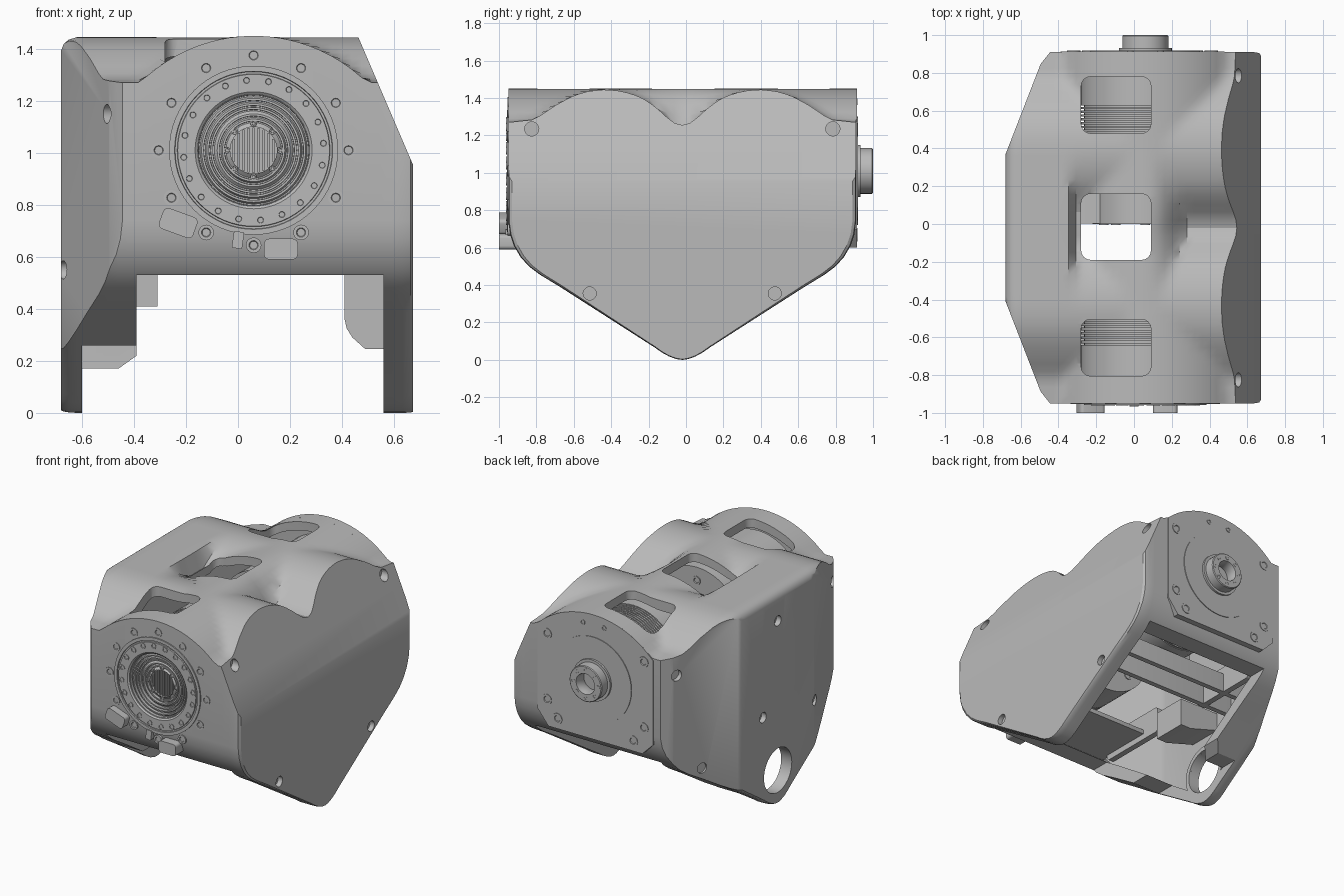
import bpy, bmesh, math
from mathutils import Vector, Matrix

if "Cube" in bpy.data.objects:
    bpy.data.objects.remove(bpy.data.objects["Cube"], do_unlink=True)

grey = bpy.data.materials.new("machined grey")
grey.use_nodes = True
grey.diffuse_color = (0.49, 0.49, 0.49, 1)
grey.node_tree.nodes["Principled BSDF"].inputs["Base Color"].default_value = (0.49, 0.49, 0.49, 1)

MID = -0.02                 # y of the symmetry plane
HX, HZ = 0.06, 1.01         # drive axis, running along y
HALF = 0.93                 # half depth of the housing
LOBE = [(0, 1.255), (.04, 1.265), (.08, 1.295), (.14, 1.35), (.2, 1.393), (.27, 1.423), (.35, 1.441), (.42, 1.445),
        (.5, 1.437), (.58, 1.414), (.68, 1.36), (.79, 1.285), (HALF, 1.27)]
LOWER = [(HALF, .74), (.92, .67), (.9, .61), (.865, .55), (.82, .5), (.76, .455), (.65, .388),
         (.15, .068), (.11, .04), (.07, .018), (.03, .004), (0, 0)]


def finish(name, bm):
    bmesh.ops.recalc_face_normals(bm, faces=bm.faces)
    mesh = bpy.data.meshes.new(name)
    bm.to_mesh(mesh)
    bm.free()
    mesh.materials.append(grey)
    ob = bpy.data.objects.new(name, mesh)
    bpy.context.collection.objects.link(ob)
    return ob


def prism(name, pts, axis, a, b):
    """Extrude a 2D outline along an axis from a to b."""
    place = {"x": lambda p, h: (h, p[0], p[1]), "y": lambda p, h: (p[0], h, p[1]),
             "z": lambda p, h: (p[0], p[1], h)}[axis]
    bm = bmesh.new()
    low, high = ([bm.verts.new(place(p, h)) for p in pts] for h in (a, b))
    bm.faces.new(low)
    bm.faces.new(high)
    for i in range(len(pts)):
        bm.faces.new((low[i - 1], low[i], high[i], high[i - 1]))
    return finish(name, bm)


def rounded(cx, cy, w, h, r, turn=0):
    """Outline of a rounded rectangle."""
    pts, rot = [], Matrix.Rotation(math.radians(turn), 2)
    for k, (sx, sy) in enumerate([(1, 1), (-1, 1), (-1, -1), (1, -1)]):
        for j in range(5):
            a = math.radians(90 * k + 22.5 * j)
            p = rot @ Vector((sx * (w / 2 - r) + r * math.cos(a), sy * (h / 2 - r) + r * math.sin(a)))
            pts.append((cx + p.x, cy + p.y))
    return pts


def lathe(name, profile, loc, direction, n=48):
    """Spin a closed (radius, height) profile about a direction."""
    bm = bmesh.new()
    rings = []
    for r, h in profile:
        if r == 0:
            rings.append([bm.verts.new((0, 0, h))] * n)
        else:
            rings.append([bm.verts.new((r * math.cos(math.tau * i / n), r * math.sin(math.tau * i / n), h))
                          for i in range(n)])
    for k in range(len(rings) - (profile[0][0] == 0)):
        p, q = rings[k], rings[(k + 1) % len(rings)]
        for i in range(n):
            corners = list(dict.fromkeys((p[i - 1], p[i], q[i], q[i - 1])))
            if len(corners) > 2:
                bm.faces.new(corners)
    turn = Vector((0, 0, 1)).rotation_difference(Vector(direction)).to_matrix().to_4x4()
    bm.transform(Matrix.Translation(loc) @ turn)
    return finish(name, bm)


def rod(name, r, length, loc, direction, n=32):
    return lathe(name, [(0, 0), (r, 0), (r, length), (0, length)], loc, direction, n)


def screw(name, loc, direction, r=.033):
    lathe(name, [(0, -.01), (r, -.01), (r, .006), (r * .6, .006), (r * .5, .001), (0, .001)], loc, direction, 16)


def join(name, objs):
    bpy.ops.object.select_all(action="DESELECT")
    for o in objs:
        o.select_set(True)
    bpy.context.view_layer.objects.active = objs[0]
    bpy.ops.object.join()
    objs[0].name = name
    return objs[0]


def cut(target, cutter):
    mod = target.modifiers.new("cut", "BOOLEAN")
    mod.operation, mod.solver, mod.object = "DIFFERENCE", "EXACT", cutter
    bpy.context.view_layer.objects.active = target
    bpy.ops.object.modifier_apply(modifier=mod.name)
    bpy.data.objects.remove(cutter, do_unlink=True)


def smooth(t):
    t = min(1, max(0, t))
    return t * t * (3 - 2 * t)


def barrel(x):
    return .83 + math.sqrt(max(0, .62 ** 2 - (x - HX) ** 2))


def roof(x, d):
    """Height of the top: twin lobes, filled flat on one side, with a barrel along y that sinks into the valley."""
    d = abs(d)
    for (d0, z0), (d1, z1) in zip(LOBE, LOBE[1:]):
        if d <= d1 + 1e-6:
            z = z0 + (z1 - z0) * (d - d0) / (d1 - d0)
            break
    if d < .42:
        z = 1.445 + (z - 1.445) * smooth((x + .35) / .06)
    return max(z, barrel(x) - .35 * smooth((x - .08) / .4) * max(0, 1 - d / .42))


def shell(name, t, x0, x1, lip):
    """Loft the housing section along x, inset by t, then slice the slanted sides."""
    bm = bmesh.new()
    count, rings = 44, []
    stops = [(x0, lip), (x0 + .01, lip * .5), (x0 + .03, lip * .18), (x0 + .06, 0)]
    stops += [(x0 + .06 + (x1 - x0 - .1) * i / 32, 0) for i in range(1, 33)]
    stops += [(x1 - .01, lip * .1), (x1, lip * .4)]
    for x, extra in stops:
        s = t + extra
        k = (HALF - s) / HALF
        sec = [(HALF * (2 * i / count - 1), 0) for i in range(count + 1)]
        sec = [(d * k, roof(x, d) - s) for d, _ in sec]
        low = [(d * k, z + 1.2 * t + extra * .2) for d, z in LOWER]
        sec += low + [(-d, z) for d, z in low[-2::-1]]
        rings.append([bm.verts.new((x, MID + d, z)) for d, z in sec])
    n = len(rings[0])
    for p, q in zip(rings, rings[1:]):
        for i in range(n):
            bm.faces.new((p[i - 1], p[i], q[i], q[i - 1]))
    bm.faces.new(rings[0])
    bm.faces.new(rings[-1])
    slices = [((.465, 0, 1.44), (.49, 0, .21))]
    slices += [((-.68, MID + s * .39, 0), (-.54, s * .21, 0)) for s in (-1, 1)]
    slices += [((-.5, MID + s * .86, 0), (-.78, s * .62, 0)) for s in (-1, 1)]
    for point, normal in slices:
        normal = Vector(normal).normalized()
        bmesh.ops.bisect_plane(bm, geom=bm.verts[:] + bm.edges[:] + bm.faces[:], dist=1e-5,
                               plane_co=Vector(point) - normal * t, plane_no=normal, clear_outer=True)
        bmesh.ops.holes_fill(bm, edges=[e for e in bm.edges if e.is_boundary], sides=0)
    return finish(name, bm)


# Housing: hollow, open underneath, cut higher at the front corner
housing = shell("housing", 0, -.68, .673, .05)
cut(housing, shell("cavity", .06, -.61, .563, 0))
cut(housing, prism("opening", [(-.39, .53), (.56, .53), (.56, -.1), (-.6, -.1), (-.6, .17), (-.46, .17),
                               (-.39, .22)], "y", -1.2, 1.2))
cut(housing, prism("front_notch", [(-.6, .26), (-.385, .26), (-.385, -.1), (-.6, -.1)], "y", -1.2, -.14))

# Windows, screw holes, shaft hole and hub bore
cutters = [prism("window", rounded(-.095, y, .37, h, .05), "z", 1.15, 1.7)
           for y, h in ((.63, .3), (-.015, .35), (-.655, .3))]
for s in (-1, 1):
    cutters.append(rod("plate_hole", .035, .1, (.64, MID + s * .495, .355), (1, 0, 0), 20))
    cutters.append(rod("corner_hole", .038, .3, (.51, MID + s * .805, 1.235), (1, 0, 0), 20))
    cutters.append(rod("edge_hole", .037, .1, (-.475, MID + s * .83, 1.15), (-.93, s * .36, 0), 20))
cutters.append(rod("slanted_hole", .035, .1, (-.56, .64, .47), (-.93, .36, 0), 20))
for y, z in ((MID, 1.25), (.14, .65), (-.43, .55)):
    cutters.append(rod("wall_hole", .035, .1, (-.645, y, z), (-1, 0, 0), 20))
cutters.append(rod("shaft_hole", .15, .3, (-.5, MID, .23), (-1, 0, 0), 40))
cutters.append(rod("hub_bore", .24, .2, (HX, -.85, HZ), (0, -1, 0), 64))
cut(housing, join("cutters", cutters))

# Shaft seat ring inside the side wall
lathe("shaft_seat", [(.15, 0), (.18, 0), (.18, .02), (.15, .02)], (-.62, MID, .23), (1, 0, 0))

# Front hub with stepped bearing rings
FRONT = (0, -1, 0)
lathe("front_flange", [(.215, -.06), (.325, -.06), (.325, .008), (.304, .008), (.302, .001), (.294, .001),
                       (.292, .008), (.225, .008), (.215, 0)], (HX, -.95, HZ), FRONT, 64)
steps = [(0, -.1)]
for i, r in enumerate((.22, .2, .18, .165, .14, .12)):
    steps += [(r, -.1)] if i == 0 else []
    h = -.006 - .007 * i
    steps += [(r, h), (r - .008, h), (r - .009, h - .018), (r - .014, h - .018)]
lathe("front_bearing", steps + [(.09, -.045), (.09, -.08), (0, -.08)], (HX, -.95, HZ), FRONT, 64)
for i in range(-4, 5):
    half = math.sqrt(.088 ** 2 - (i * .019) ** 2)
    prism("grille_bar", rounded(HX + i * .019, HZ, .01, 2 * half, .004), "y", -.9, -.875)


def bolt_circle(name, count, radius, y, side, r, start=0):
    for i in range(count):
        a = start + math.tau * i / count
        screw(name, (HX + radius * math.cos(a), y, HZ + radius * math.sin(a)), (0, side, 0), r)


bolt_circle("outer_bolt", 12, .365, -.948, -1, .03)
bolt_circle("flange_bolt", 20, .27, -.956, -1, .02, .1)
bolt_circle("bearing_bolt", 8, .103, -.902, -1, .012)

# Raised pads on the front
prism("left_pad", rounded(.165, .63, .13, .08, .02), "y", -1, -.8)
prism("right_pad", rounded(-.23, .73, .14, .085, .02, -20), "y", -1, -.85)
prism("small_pad", rounded(0, .665, .04, .065, .006, -8), "y", -.965, -.85)

# Back cover with output boss
top = [(-.39 + .87 * i / 20, barrel(-.39 + .87 * i / 20)) for i in range(21)]
prism("back_cover", top + [(.48, .7), (.4, .6), (-.31, .6), (-.39, .68)], "y", .85, .914)
lathe("back_disc", [(0, 0), (.29, 0), (.29, .005), (0, .005)], (HX, .914, HZ), (0, 1, 0), 64)
lathe("output_boss", [(.07, 0), (.14, 0), (.14, .018), (.122, .018), (.122, .08), (.117, .085), (.07, .085),
                      (.065, .06), (.065, .01)], (HX, .915, HZ), (0, 1, 0), 48)
bolt_circle("boss_bolt", 8, .095, .995, 1, .014)
for x, z in ((-.32, 1.23), (.41, 1.23), (-.32, .78), (.41, .78), (-.24, .67), (.33, .67)):
    screw("cover_screw", (x, .912, z), (0, 1, 0), .036)
for x in (-.02, .14):
    screw("cover_pin", (x, .912, 1.38), (0, 1, 0), .018)


# Drive units inside, with cooling ribs
def drive(name, y0, y1, r, rib_from, rib_to):
    side = [(0, 0), (r, 0)]
    for i in range(8):
        h = rib_from + (rib_to - rib_from) * i / 7
        side += [(r, h), (r - .015, h), (r - .015, h + .008), (r, h + .008)]
    length = y1 - y0
    lathe(name, side + [(r, length), (0, length)], (HX, y0, HZ), (0, 1, 0), 48)


drive("front_drive", -.86, -.2, .34, .22, .38)
drive("back_drive", .2, .87, .34, .28, .42)
rod("back_drive_nose", .28, .2, (HX, 0, HZ), (0, 1, 0))
prism("nose_block", rounded(-.17, .95, .26, .4, .03), "y", .002, .2)
bolt_circle("drive_bolt", 8, .25, -.2, 1, .03)
bolt_circle("nose_bolt", 8, .22, 0, -1, .025)

# Ribs, floor and brackets seen from underneath
for y in (.22, .42):
    prism("cross_rib", rounded(-.03, y, 1.2, .035, .005), "z", .53, .66)
prism("front_floor", rounded(.08, -.59, .96, .46, .02), "z", .57, .6)
for s in (-1, 1):
    prism("side_web", rounded(MID + s * .45, .62, .5, .18, .02), "x", -.42, -.38)
prism("left_bracket", [(.41, .6), (.41, .36), (.418, .325), (.44, .29), (.49, .245), (.565, .245), (.565, .6)],
      "y", -.2, .16)
prism("right_bracket", [(-.62, .6), (-.62, .48), (-.39, .41), (-.31, .41), (-.31, .6)], "y", -.14, .1)

# Smooth the curved faces, keep edges crisp
bpy.ops.object.select_all(action="DESELECT")
for ob in bpy.context.collection.objects:
    if ob.type == "MESH" and grey.name in ob.data.materials:
        ob.select_set(True)
        bpy.context.view_layer.objects.active = ob
bpy.ops.object.shade_smooth_by_angle(angle=math.radians(30))
